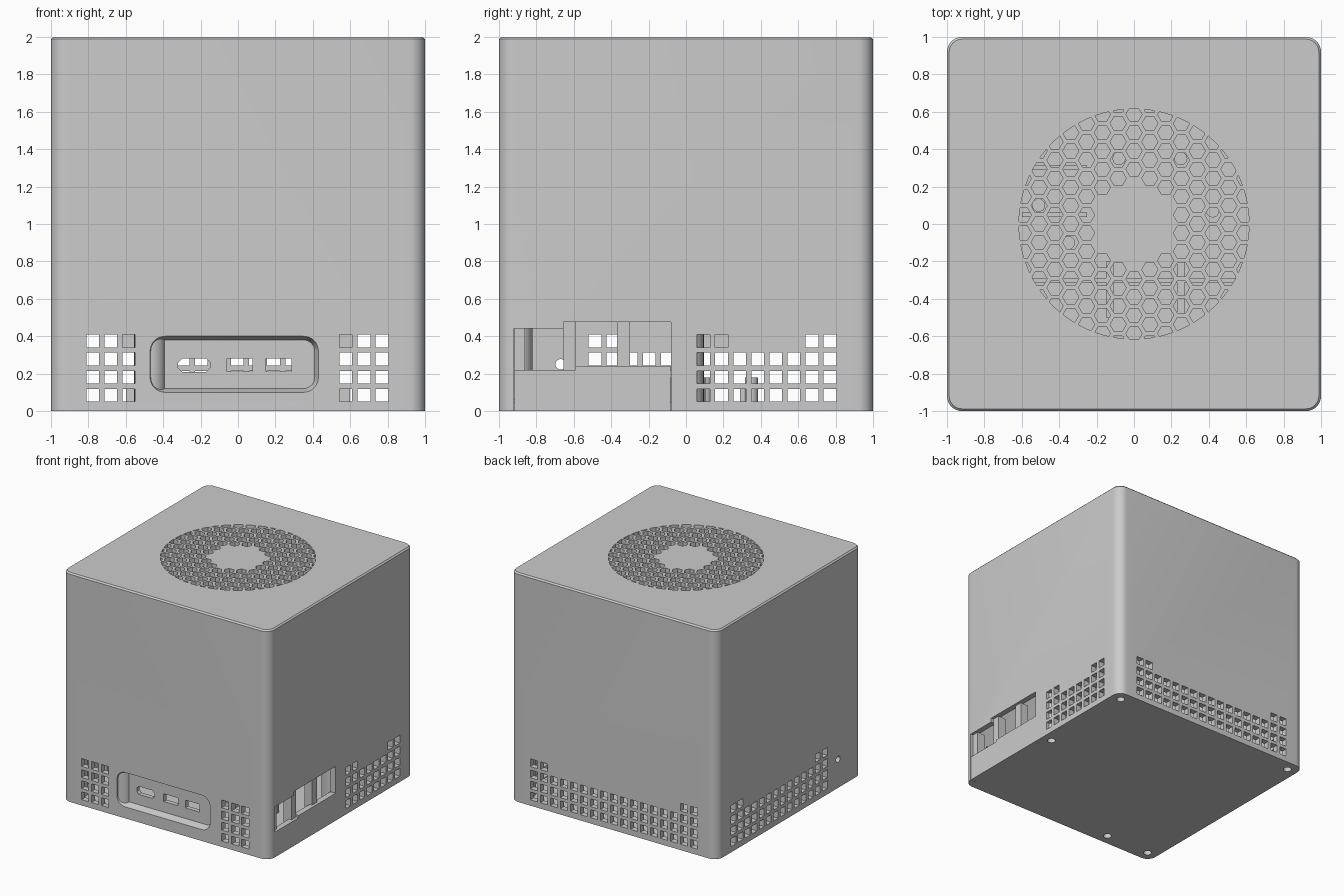
import bpy, bmesh, math
from mathutils import Vector

if "Cube" in bpy.data.objects:
    bpy.data.objects.remove(bpy.data.objects["Cube"])

WALL = 0.95          # inner half width
PITCH = 0.0967       # vent spacing
ROWS = [0.085, 0.181, 0.278, 0.375]


def make(name, build):
    me = bpy.data.meshes.new(name)
    bm = bmesh.new()
    build(bm)
    bmesh.ops.recalc_face_normals(bm, faces=bm.faces)
    bm.to_mesh(me)
    bm.free()
    ob = bpy.data.objects.new(name, me)
    bpy.context.collection.objects.link(ob)
    return ob


def loft(bm, rings):
    vs = [[bm.verts.new(p) for p in r] for r in rings]
    n = len(vs[0])
    for a, b in zip(vs, vs[1:]):
        for i in range(n):
            j = (i + 1) % n
            bm.faces.new((a[i], a[j], b[j], b[i]))
    bm.faces.new(vs[0])
    bm.faces.new(vs[-1])


def place(pts, axis, h):
    """Lift 2D points to 3D at height h along an axis."""
    if axis == 'x':
        return [Vector((h, a, b)) for a, b in pts]
    if axis == 'y':
        return [Vector((a, h, b)) for a, b in pts]
    return [Vector((a, b, h)) for a, b in pts]


def prism(bm, pts, axis, lo, hi):
    loft(bm, [place(pts, axis, lo), place(pts, axis, hi)])


def rect(a0, a1, b0, b1):
    return [(a0, b0), (a1, b0), (a1, b1), (a0, b1)]


def box(bm, x0, x1, y0, y1, z0, z1):
    prism(bm, rect(x0, x1, y0, y1), 'z', z0, z1)


def round_rect(ca, cb, ha, hb, r, seg=8):
    pts = []
    for k, (sa, sb) in enumerate(((1, 1), (-1, 1), (-1, -1), (1, -1))):
        for i in range(seg + 1):
            t = math.pi / 2 * (k + i / seg)
            pts.append((ca + sa * (ha - r) + r * math.cos(t),
                        cb + sb * (hb - r) + r * math.sin(t)))
    return pts


def ngon(a, b, r, n):
    return [(a + r * math.cos(2 * math.pi * i / n),
             b + r * math.sin(2 * math.pi * i / n)) for i in range(n)]


def boolean(ob, tool, op='DIFFERENCE'):
    m = ob.modifiers.new("cut", 'BOOLEAN')
    m.operation, m.object, m.solver = op, tool, 'EXACT'
    bpy.context.view_layer.objects.active = ob
    bpy.ops.object.modifier_apply(modifier=m.name)
    bpy.data.objects.remove(tool)


def smooth(ob):
    bpy.ops.object.select_all(action='DESELECT')
    ob.select_set(True)
    bpy.context.view_layer.objects.active = ob
    bpy.ops.object.shade_smooth_by_angle(angle=math.radians(30))


# Outer shell with rounded corners and a chamfered top edge
def shell(bm):
    o = round_rect(0, 0, 1, 1, 0.08)
    i = round_rect(0, 0, 0.988, 0.988, 0.068)
    loft(bm, [place(o, 'z', 0), place(o, 'z', 1.988), place(i, 'z', 2)])


body = make("case_body", shell)
boolean(body, make("cavity", lambda bm: prism(
    bm, round_rect(0, 0, WALL, WALL, 0.04), 'z', -0.1, 1.95)))

# Thickened wall behind the front port recess
boolean(body, make("port_backing", lambda bm: box(
    bm, -0.52, 0.48, -0.97, -0.9, 0.06, 0.45)), 'UNION')


# Tapered port recess
def recess(bm):
    rings = [(-1.02, 0.458, 0.158, 0.088), (-1.0, 0.45, 0.15, 0.08),
             (-0.94, 0.43, 0.13, 0.06)]
    loft(bm, [place(round_rect(-0.02, 0.25, a, b, r), 'y', y)
              for y, a, b, r in rings])


boolean(body, make("recess", recess))


# Port slots
def ports(bm):
    prism(bm, [(-0.32, 0.23), (-0.30, 0.21), (-0.17, 0.21), (-0.15, 0.23),
               (-0.15, 0.26), (-0.17, 0.28), (-0.30, 0.28), (-0.32, 0.26)],
          'y', -1.05, -0.8)
    for x in (-0.06, 0.15):
        prism(bm, rect(x, x + 0.137, 0.212, 0.28), 'y', -1.05, -0.8)


boolean(body, make("ports", ports))


# Square vents on all four sides
def vents(bm):
    h = 0.034

    def hole(axis, side, c, z):
        lo, hi = sorted((side * 0.9, side * 1.1))
        prism(bm, rect(c - h, c + h, z - h, z + h), axis, lo, hi)

    cols = [-0.777 + PITCH * i for i in range(17)]
    for k, c in enumerate(cols):
        for r, z in enumerate(ROWS):
            top = r == 3
            if k < 3 or k > 13:
                hole('y', -1, c, z)
            if not top or k < 2 or k > 14:
                hole('y', 1, c, z)
            if k > 8 and (not top or k in (9, 10, 15, 16)):
                hole('x', 1, c, z)
            if k > 2 and (not top or k in (3, 4, 15, 16)):
                hole('x', -1, c, z)


boolean(body, make("vents", vents))

# Side connector opening and small round hole opposite
boolean(body, make("side_opening", lambda bm: prism(
    bm, [(-0.92, -0.1), (-0.08, -0.1), (-0.08, 0.475), (-0.655, 0.475),
         (-0.655, 0.44), (-0.92, 0.44)], 'x', 0.85, 1.1)))
boolean(body, make("button_hole", lambda bm: prism(
    bm, ngon(-0.67, 0.25, 0.028, 20), 'x', -1.1, -0.9)))


# Hexagonal fan grille clipped to a circle
def hexes(bm):
    dy = 0.0976
    dx = dy * math.sqrt(3) / 2
    for i in range(-8, 9):
        for j in range(-8, 9):
            x, y = i * dx, (j + (0.5 if i % 2 else 0)) * dy
            if 0.23 < math.hypot(x, y) < 0.65:
                prism(bm, ngon(x, y, 0.043, 6), 'z', 1.9, 2.1)


grille = make("grille", hexes)
boolean(grille, make("fan_circle", lambda bm: prism(
    bm, ngon(0, 0, 0.615, 96), 'z', 1.85, 2.15)), 'INTERSECT')
boolean(body, grille)
smooth(body)

# Base plate with screw holes
SCREWS = [(0.905, 0.905), (-0.905, 0.905), (-0.905, -0.905),
          (-0.47, -0.905), (0.905, 0.01)]
base = make("base_plate", lambda bm: prism(
    bm, round_rect(0, 0, WALL, WALL, 0.04), 'z', 0, 0.045))


def screw_holes(bm):
    for x, y in SCREWS:
        prism(bm, ngon(x, y, 0.034, 24), 'z', -0.1, 0.1)


boolean(base, make("screw_holes", screw_holes))
smooth(base)


# Screw bosses inside the walls
def bosses(bm):
    for x, y in SCREWS:
        r = 0.075 if abs(x) > 0.6 and abs(y) > 0.6 else 0.085
        prism(bm, ngon(x, y, r, 32), 'z', 0.045, 0.5)


smooth(make("screw_bosses", bosses))

# Side panel filling the lower part of the connector opening
make("connector_panel", lambda bm: prism(
    bm, [(-0.918, 0), (-0.082, 0), (-0.082, 0.24), (-0.59, 0.24),
         (-0.59, 0.22), (-0.918, 0.22)], 'x', WALL, 1.0))


# Dividers between the connector windows
def dividers(bm):
    for y0, y1, z in ((-0.918, -0.86, 0.44), (-0.655, -0.59, 0.475),
                      (-0.37, -0.30, 0.475)):
        box(bm, 0.9, 0.975, y0, y1, 0.045, z)


make("connector_dividers", dividers)


# Low support ribs and standoffs on the floor
def ribs(bm):
    for y in (-0.3, 0.05, 0.3):
        box(bm, -0.6, -0.25, y - 0.012, y + 0.012, 0.04, 0.12)
    box(bm, -0.25, 0.6, -0.312, -0.288, 0.04, 0.12)
    for x in (-0.13, 0.25):
        box(bm, x - 0.02, x + 0.02, -0.5, -0.2, 0.04, 0.12)


make("floor_ribs", ribs)


def standoffs(bm):
    for x, y in ((-0.35, -0.1), (0.42, 0.07), (-0.08, 0.35), (0.25, 0.35),
                 (-0.51, 0.1)):
        prism(bm, ngon(x, y, 0.035, 20), 'z', 0.04, 0.18)


smooth(make("floor_standoffs", standoffs))
